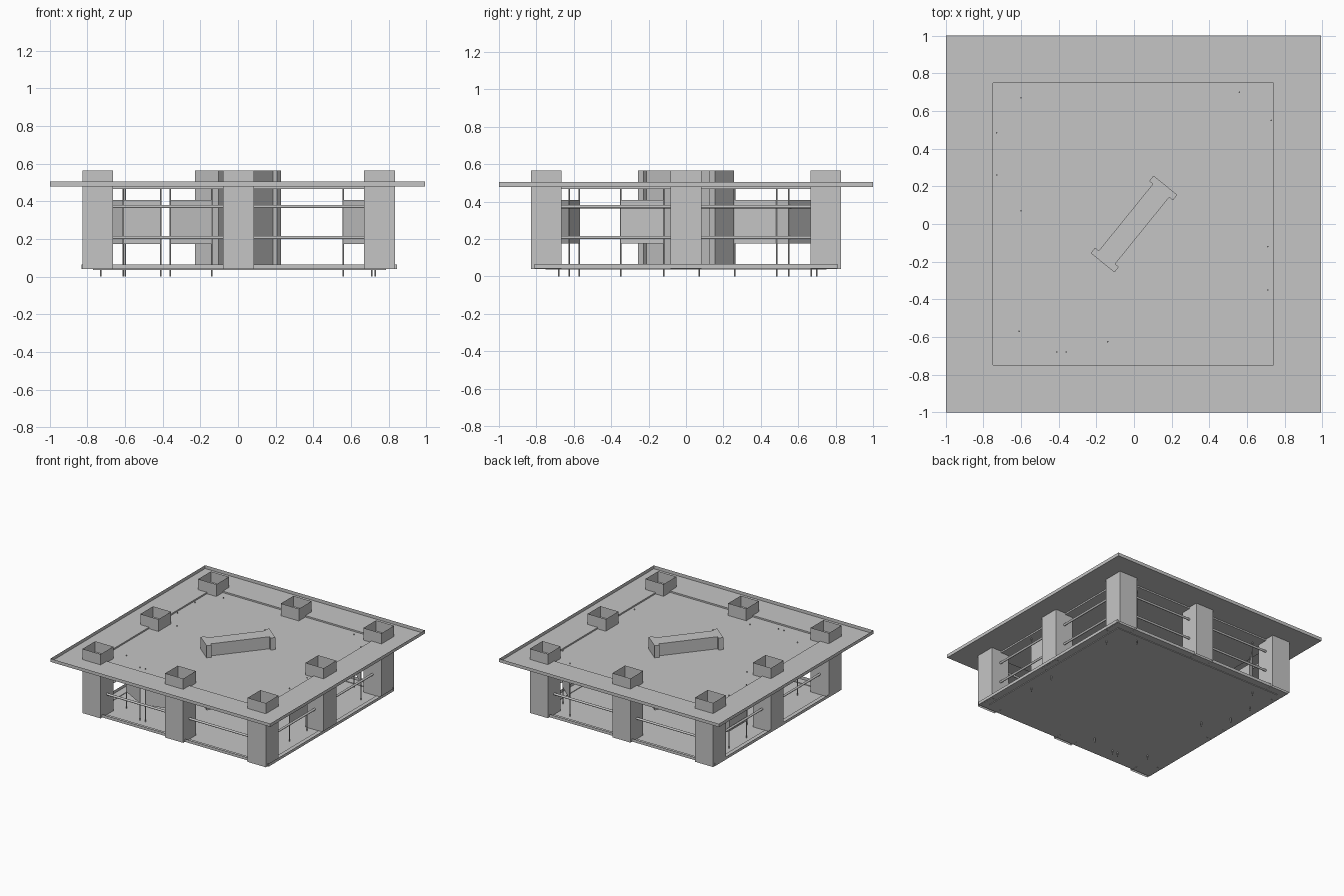
import bpy, bmesh
from math import radians, hypot, atan2
from mathutils import Matrix, Vector

cube = bpy.data.objects.get("Cube")
if cube:
    bpy.data.objects.remove(cube, do_unlink=True)

grey = bpy.data.materials.new("plain grey")
grey.use_nodes = True
colour = (0.56, 0.56, 0.56, 1)
grey.diffuse_color = colour
grey.node_tree.nodes["Principled BSDF"].inputs["Base Color"].default_value = colour


def finish(name, bm):
    mesh = bpy.data.meshes.new(name)
    bm.normal_update()
    bm.to_mesh(mesh)
    bm.free()
    mesh.materials.append(grey)
    ob = bpy.data.objects.new(name, mesh)
    bpy.context.collection.objects.link(ob)
    return ob


def rect(x0, x1, y0, y1):
    return [(x0, y0), (x1, y0), (x1, y1), (x0, y1)]


def loft(name, levels, bottom=True, top=True):
    """Join matching counter-clockwise outlines, given as (outline, z) from the bottom up."""
    bm = bmesh.new()
    rings = [[bm.verts.new((x, y, z)) for x, y in outline] for outline, z in levels]
    n = len(rings[0])
    for low, high in zip(rings, rings[1:]):
        for i in range(n):
            j = (i + 1) % n
            bm.faces.new((low[i], low[j], high[j], high[i]))
    if bottom:
        bm.faces.new(rings[0][::-1])
    if top:
        bm.faces.new(rings[-1])
    return finish(name, bm)


def tray(name, cx, hx, hy, inset, z_low, z_step, z_top):
    """Thin open tray with a raised rim and a sunken middle."""
    inner = rect(cx - hx + inset, cx + hx - inset, -hy + inset, hy - inset)
    outer = rect(cx - hx, cx + hx, -hy, hy)
    return loft(name, [(inner, z_low), (inner, z_step), (outer, z_step), (outer, z_top)],
                top=False)


def rod(name, a, b, radius, sides=16):
    a, b = Vector(a), Vector(b)
    d = b - a
    bm = bmesh.new()
    turn = Matrix.Translation((a + b) / 2) @ d.to_track_quat("Z", "Y").to_matrix().to_4x4()
    bmesh.ops.create_cone(bm, cap_ends=True, segments=sides, radius1=radius,
                          radius2=radius, depth=d.length, matrix=turn)
    for f in bm.faces:
        f.smooth = len(f.verts) == 4
    for e in bm.edges:
        e.smooth = all(len(f.verts) == 4 for f in e.link_faces)
    return finish(name, bm)


# Roof and floor trays
tray("roof_tray", -0.003, 0.995, 1.0, 0.25, 0.466, 0.478, 0.505)
tray("floor_tray", 0.0075, 0.8375, 0.81, 0.06, 0.036, 0.041, 0.065)

# Hollow square pillars around the edge
CX, SPAN, HALF = 0.003, 0.748, 0.082
for ix in (-1, 0, 1):
    for iy in (-1, 0, 1):
        if ix or iy:
            x, y = CX + ix * SPAN, iy * SPAN
            outline = rect(x - HALF, x + HALF, y - HALF, y + HALF)
            loft("pillar", [(outline, 0.04), (outline, 0.565)], bottom=False, top=False)

# Two guard rails in every bay
for z in (0.208, 0.373):
    for side in (-SPAN, SPAN):
        for s in (-1, 1):
            a, b = s * (HALF - 0.01), s * (SPAN - HALF + 0.01)
            rod("guard_rail", (CX + a, side, z), (CX + b, side, z), 0.009)
            rod("guard_rail", (CX + side, a, z), (CX + side, b, z), 0.009)

# Central wall with wider ends, turned on plan
quarter = [(0.265, 0.081), (0.228, 0.081), (0.228, 0.056)]
right = [(x, -y) for x, y in quarter[::-1]] + quarter
left = [(-x, -y) for x, y in right]
core = loft("core_wall", [(right + left, 0.04), (right + left, 0.565)])
core.rotation_euler.z = radians(51)

# Display boards hung between slim posts: one folding set of three, then singles
runs = [
    [(-0.60, 0.67), (-0.73, 0.485), (-0.73, 0.26), (-0.60, 0.07)],
    [(-0.61, -0.57), (-0.41, -0.68)],
    [(-0.36, -0.68), (-0.14, -0.625)],
    [(0.56, 0.70), (0.73, 0.55)],
    [(0.71, -0.12), (0.71, -0.35)],
]
for run in runs:
    for x, y in run:
        rod("board_post", (x, y, 0), (x, y, 0.474), 0.004)
    for a, b in zip(run, run[1:]):
        half = hypot(b[0] - a[0], b[1] - a[1]) / 2
        outline = rect(-half, half, -0.003, 0.003)
        board = loft("display_board", [(outline, 0.175), (outline, 0.408)])
        board.location = ((a[0] + b[0]) / 2, (a[1] + b[1]) / 2, 0)
        board.rotation_euler.z = atan2(b[1] - a[1], b[0] - a[0])
